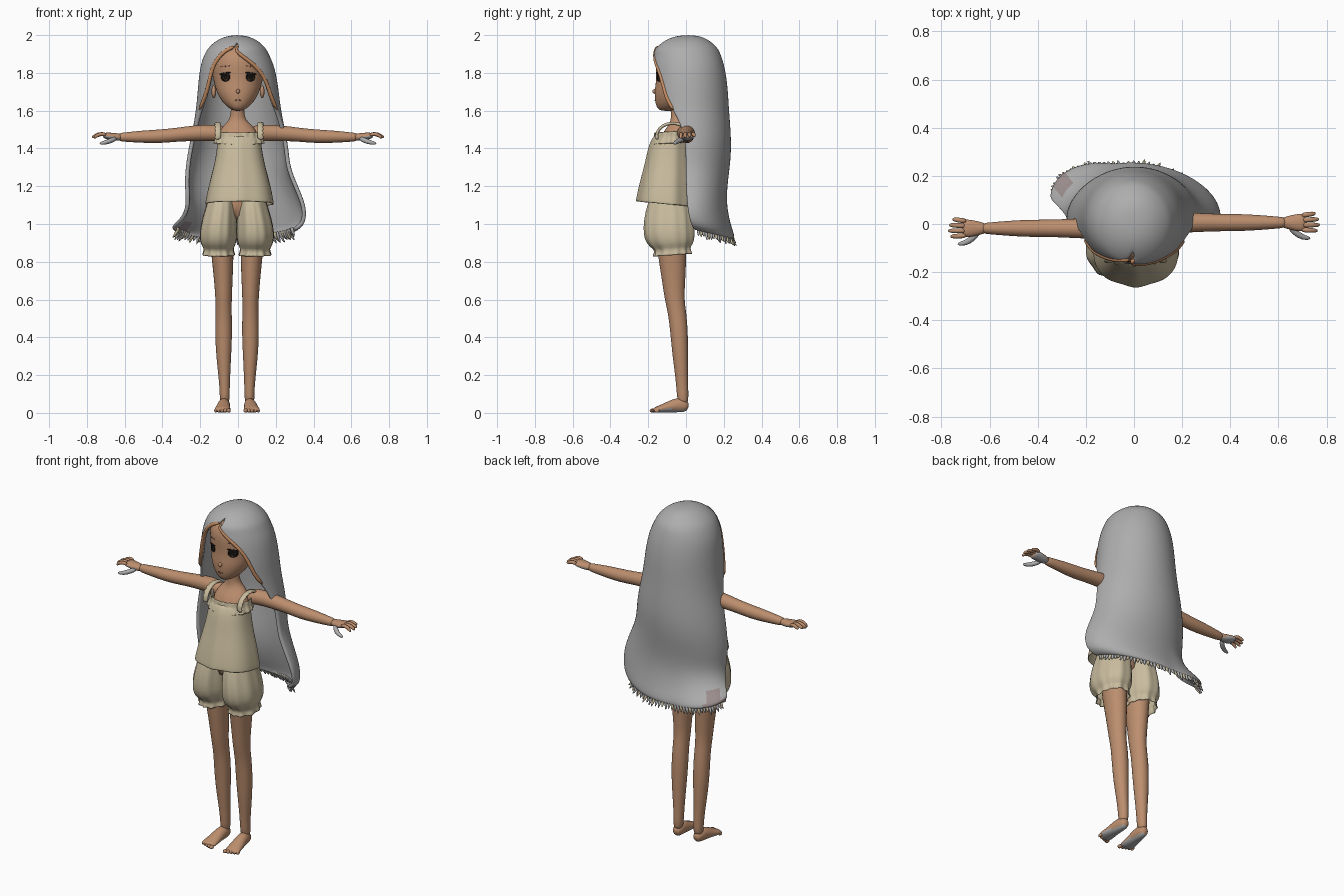
import bpy, bmesh, random
from math import sin, cos, pi, radians
from mathutils import Vector
from mathutils.bvhtree import BVHTree

cube = bpy.data.objects.get("Cube")
if cube:
    bpy.data.objects.remove(cube, do_unlink=True)
random.seed(4)
X, Y = Vector((1, 0, 0)), Vector((0, 1, 0))


def material(name, *rgb):
    m = bpy.data.materials.new(name)
    m.use_nodes = True
    m.diffuse_color = (*rgb, 1)
    m.node_tree.nodes["Principled BSDF"].inputs["Base Color"].default_value = (*rgb, 1)
    return m


SKIN = material("warm skin", .50, .27, .155)
HAIR = material("grey hair", .42, .42, .42)
CLOTH = material("cream cloth", .58, .50, .34)
EDGE = material("hairline tan", .55, .26, .12)
DARK = material("eye black", .015, .012, .01)
IRIS = material("iris brown", .07, .04, .025)
LIP = material("lip brown", .34, .16, .10)
MAUVE = material("mauve hair tip", .33, .27, .27)


def build(name, rings, mat, wrap=True, cap=True, level=1, thick=0, mats=(), rule=None):
    """Skin a list of point rings into a smooth object."""
    bm = bmesh.new()
    vs = [[bm.verts.new(p) for p in ring] for ring in rings]
    n = len(rings[0])
    for a, b in zip(vs, vs[1:]):
        for i in range(n if wrap else n - 1):
            j = (i + 1) % n
            bm.faces.new((a[i], b[i], b[j], a[j]))
    if wrap and cap:
        bm.faces.new(vs[0])
        bm.faces.new(vs[-1])
    bmesh.ops.remove_doubles(bm, verts=bm.verts, dist=.0005)
    if wrap:
        bmesh.ops.recalc_face_normals(bm, faces=bm.faces)
    bm.normal_update()
    for f in bm.faces:
        f.smooth = True
        if rule and rule(f.calc_center_median(), f.normal):
            f.material_index = 1
    me = bpy.data.meshes.new(name)
    bm.to_mesh(me)
    bm.free()
    for m in (mat, *mats):
        me.materials.append(m)
    ob = bpy.data.objects.new(name, me)
    bpy.context.collection.objects.link(ob)
    if thick:
        mod = ob.modifiers.new("Thickness", 'SOLIDIFY')
        mod.thickness = thick
    if level:
        mod = ob.modifiers.new("Smooth", 'SUBSURF')
        mod.levels = mod.render_levels = level
    return ob


def loft(name, rows, mat, n=20, k=0, slope=0, **kw):
    """Stack ellipses (z, cx, cy, rx, ry, ruffle) with k ruffles per turn."""
    rings = []
    for z, cx, cy, rx, ry, ruf in rows:
        ring = []
        for i in range(n):
            t = 2 * pi * i / n
            r = 1 + ruf * cos(k * t + sin(t * 3))
            ring.append((cx + rx * r * sin(t), cy - ry * r * cos(t),
                         z + slope * cos(t) + .15 * ruf * ry * sin(k * t)))
        rings.append(ring)
    return build(name, rings, mat, **kw)


def tube(name, pts, radii, mat, ref=Y, n=10, **kw):
    """Sweep an ellipse along a path."""
    pts = [Vector(p) for p in pts]
    rings = []
    for i, (p, r) in enumerate(zip(pts, radii)):
        a, b = r if isinstance(r, tuple) else (r, r)
        d = (pts[min(i + 1, len(pts) - 1)] - pts[max(i - 1, 0)]).normalized()
        u = d.cross(ref).normalized()
        v = d.cross(u)
        rings.append([p + u * a * cos(2 * pi * j / n) + v * b * sin(2 * pi * j / n)
                      for j in range(n)])
    return build(name, rings, mat, **kw)


def ball(name, c, r, mat):
    return loft(name, [(c[2] + r[2] * sin(a), c[0], c[1], r[0] * cos(a), r[1] * cos(a), 0)
                       for a in (radians(d) for d in range(-80, 81, 32))], mat, n=10)


# Head, with face features laid on its surface
head_rows = [(1.598, .02, -.135, -.06), (1.615, .052, -.155, -.03), (1.65, .088, -.165, .02),
             (1.70, .115, -.168, .06), (1.75, .128, -.16, .1), (1.80, .14, -.16, .13),
             (1.86, .148, -.162, .15), (1.92, .125, -.14, .13), (1.955, .06, -.07, .07)]
head = loft("head", [(z, 0, (f + b) / 2, rx, (b - f) / 2, 0) for z, rx, f, b in head_rows],
            SKIN, n=24, level=2)
ball("nose", (0, -.165, 1.702), (.011, .015, .013), SKIN)
surface = BVHTree.FromObject(head, bpy.context.evaluated_depsgraph_get())


def plate(name, cx, cz, rx, rz, mat, lift, tilt=0):
    rings = []
    for s in (1, .66, .33, .02):
        ring = []
        for i in range(16):
            t = 2 * pi * i / 16
            x, z = cx + rx * s * cos(t), cz + rz * s * sin(t) + tilt * rx * s * cos(t)
            hit = surface.ray_cast(Vector((x, -1, z)), Y)[0]
            ring.append((x, hit.y - lift, z))
        rings.append(ring)
    build(name, rings, mat, level=0)


plate("mouth", 0, 1.655, .016, .004, LIP, .003)
for s, side in ((1, "left"), (-1, "right")):
    plate(side + "_eye", s * .066, 1.778, .025, .024, DARK, .003)
    plate(side + "_iris", s * .066, 1.774, .016, .016, IRIS, .005)
    plate(side + "_pupil", s * .066, 1.776, .009, .010, DARK, .007)
    plate(side + "_upper_lash", s * .068, 1.797, .030, .006, DARK, .006, -.15 * s)
    plate(side + "_eyebrow", s * .068, 1.835, .026, .003, LIP, .003, -.12 * s)
    ball(side + "_ear", (s * .128, -.03, 1.70), (.014, .025, .035), SKIN)

# Torso and neck
loft("torso", [(1.0, 0, -.09, .12, .09, 0), (1.2, 0, -.08, .10, .08, 0),
               (1.4, 0, -.075, .108, .078, 0), (1.48, 0, -.06, .11, .07, 0),
               (1.525, 0, -.04, .075, .05, 0), (1.55, -.003, -.04, .042, .04, 0),
               (1.60, -.003, -.045, .034, .035, 0), (1.66, 0, -.05, .038, .04, 0)], SKIN)

# Limbs
for s, side in ((1, "left"), (-1, "right")):
    oy = .012 * s - .006

    def under(c, n):
        return n.z < -.35

    tube(side + "_arm", [(s * x, oy - .03 * (x < .1), z) for x, z in (
        (.05, 1.475), (.13, 1.483), (.22, 1.482), (.33, 1.472), (.42, 1.463),
        (.52, 1.462), (.59, 1.460), (.64, 1.460))],
        (.042, .046, .044, .037, .038, .033, .026, .023), SKIN, n=12)
    tube(side + "_palm", [(s * x, oy, z) for x, z in (
        (.61, 1.460), (.64, 1.460), (.67, 1.463), (.70, 1.468), (.715, 1.468))],
        ((.018, .02), (.021, .028), (.021, .036), (.018, .039), (.012, .034)),
        SKIN, n=12, mats=[HAIR], rule=under)
    for i, reach in enumerate((.068, .078, .074, .06)):
        y = oy - .03 + .02 * i
        tube(f"{side}_finger_{i + 1}", [(s * (.695 + reach * f), y + .004 * f * (i - 1), z)
             for f, z in ((0, 1.47), (.4, 1.48), (.8, 1.468), (1, 1.452 + .005 * i))],
             (.011, .0115, .0105, .006), SKIN, n=8)
    tube(side + "_thumb", [(s * .645, oy - .015, 1.455), (s * .67, oy - .042, 1.442),
         (s * .70, oy - .062, 1.432), (s * .735, oy - .066, 1.425)],
         (.013, .015, .013, .007), HAIR, n=8)

    # Leg and foot
    cx = .066 if s > 0 else -.076
    loft(side + "_leg", [(z, cx + s * dx, cy, rx, ry, 0) for z, dx, cy, rx, ry in (
        (1.0, .012, -.08, .07, .085), (.85, .007, -.075, .060, .078),
        (.72, .002, -.066, .051, .064), (.60, 0, -.062, .043, .052),
        (.53, 0, -.046, .043, .049), (.42, 0, -.036, .046, .047),
        (.30, 0, -.03, .040, .042), (.18, -.004, -.022, .030, .033),
        (.10, -.006, -.018, .026, .031), (.04, -.004, -.015, .026, .028))], SKIN)
    tube(side + "_foot", [(cx + s * dx, y, z) for dx, y, z in (
        (-.004, .014, .030), (-.004, -.005, .036), (-.002, -.04, .043), (.001, -.08, .034),
        (.004, -.12, .024), (.007, -.155, .017), (.008, -.175, .013))],
        ((.018, .016), (.033, .028), (.041, .033), (.033, .036), (.024, .041),
         (.017, .044), (.010, .040)), SKIN, ref=X, n=14, mats=[HAIR],
        rule=lambda c, n: n.z < -.5)
    for i in range(5):
        ball(f"{side}_toe_{i + 1}", (cx + s * (-.026 + .017 * i), -.178 + .006 * i, .012),
             (.013 - .001 * i, .016, .011), SKIN)

    # Puffed shorts leg with a frilled cuff
    sx = .092 if s > 0 else -.104
    loft(side + "_shorts_leg", [(z, sx - s * inn, cy, rx, ry, ruf) for z, inn, cy, rx, ry, ruf in (
        (.835, .002, -.07, .088, .105, .08), (.868, .002, -.07, .075, .09, .04),
        (.885, 0, -.075, .090, .115, .03), (.925, 0, -.085, .101, .135, .025),
        (.99, .002, -.09, .098, .135, .03), (1.07, .012, -.09, .085, .125, .03),
        (1.15, .02, -.09, .07, .10, .01))],
        CLOTH, n=44, k=11, slope=-.008, cap=False, thick=.006)

    # Gathered shoulder strap
    path = [radians(a) for a in range(-15, 196, 10)]
    tube(side + "_shoulder_strap", [(s * (.108 + .008 * (i % 2)) + .006,
         -.07 - .085 * cos(a), 1.465 + .068 * sin(a)) for i, a in enumerate(path)],
         [(.009, .022 if i % 2 else .013) for i in range(len(path))], CLOTH, ref=X, n=8)

# Flared top and its gathered neckline
loft("camisole", [(1.105, .008, -.108, .184, .155, .025), (1.125, .008, -.108, .181, .152, .025),
                  (1.2, .009, -.103, .167, .142, .022), (1.3, .008, -.095, .139, .122, .02),
                  (1.38, .008, -.09, .122, .112, .015), (1.43, .006, -.083, .118, .102, .02),
                  (1.455, .004, -.078, .117, .088, .01)],
     CLOTH, n=48, k=7, slope=.014, cap=False, thick=.006)
loft("neckline_frill", [(1.425, .006, -.08, .13, .104, .05), (1.45, .005, -.078, .121, .093, .02),
                        (1.465, .004, -.076, .117, .087, .02), (1.492, .004, -.074, .119, .088, .04)],
     CLOTH, n=72, k=18, slope=-.006, cap=False, thick=.005)

# Long hair shell: z, left and right extents, centre and depth in y, opening angles
hair_rows = [(2.0, -.005, -.005, .01, 0, 0, 0), (1.995, -.06, .05, .01, .065, 0, 0),
             (1.975, -.11, .10, .005, .115, 0, 0), (1.94, -.152, .14, .003, .158, 4, 4),
             (1.92, -.168, .155, .003, .173, 23, -6), (1.87, -.19, .18, .006, .188, 36, 18),
             (1.82, -.202, .197, .010, .197, 43, 35), (1.75, -.21, .21, .012, .206, 47, 47),
             (1.67, -.217, .22, .014, .21, 54, 53), (1.6, -.225, .23, .016, .212, 67, 66),
             (1.5, -.24, .25, .02, .216, 80, 80), (1.4, -.262, .268, .02, .22, 84, 84),
             (1.3, -.278, .275, .02, .212, 84, 84), (1.2, -.283, .318, .02, .198, 84, 84),
             (1.1, -.272, .36, .025, .19, 84, 84), (1.02, -.30, .362, .03, .205, 86, 86),
             (.975, -.36, .345, .035, .222, 90, 88), (.95, -.335, .30, .04, .215, 92, 90)]
COLS = 36


def hair_point(row, f):
    z, xl, xr, cy, ry, pl, pr = row
    t = radians(pr + (360 - pl - pr) * f)
    x = (xl + xr) / 2 + (xr - xl) / 2 * sin(t)
    y = cy - ry * cos(t)
    low = max(0, min(1, (1.1 - z) / .12))
    return Vector((x, y + .26 * low * max(0, -x - .08), z - low * .22 * (y - .1)))


shell = [[hair_point(r, i / COLS) for i in range(COLS + 1)] for r in hair_rows]
build("long_hair", shell, HAIR, wrap=False, level=2, thick=.022, mats=[MAUVE],
      rule=lambda c, n: c.z < 1.0 and c.x < -.27 and c.y > .1)

# Tan line of scalp along each side of the parting
for f, side in ((0, "left"), (1, "right")):
    line = [hair_point(r, f) for r in hair_rows[3:10]]
    tube(side + "_hairline", [p * 1 + Vector((0, .006, 0)) for p in line],
         [.011] * len(line), EDGE, n=8)

# Ragged fringe along the hem of the hair
for i in range(44):
    f = .04 + .92 * i / 43
    p = hair_point(hair_rows[-1], f)
    out = Vector((p.x, p.y - .05, 0)).normalized()
    drop = random.uniform(.018, .038)
    tip = p + out * random.uniform(0, .022) - Vector((0, 0, drop))
    tube(f"hair_tuft_{i + 1}", [p - out * .015 + Vector((0, 0, .03)), p - out * .008, tip],
         (.012, .011, .003), CLOTH if i % 3 == 1 else HAIR, n=6)
